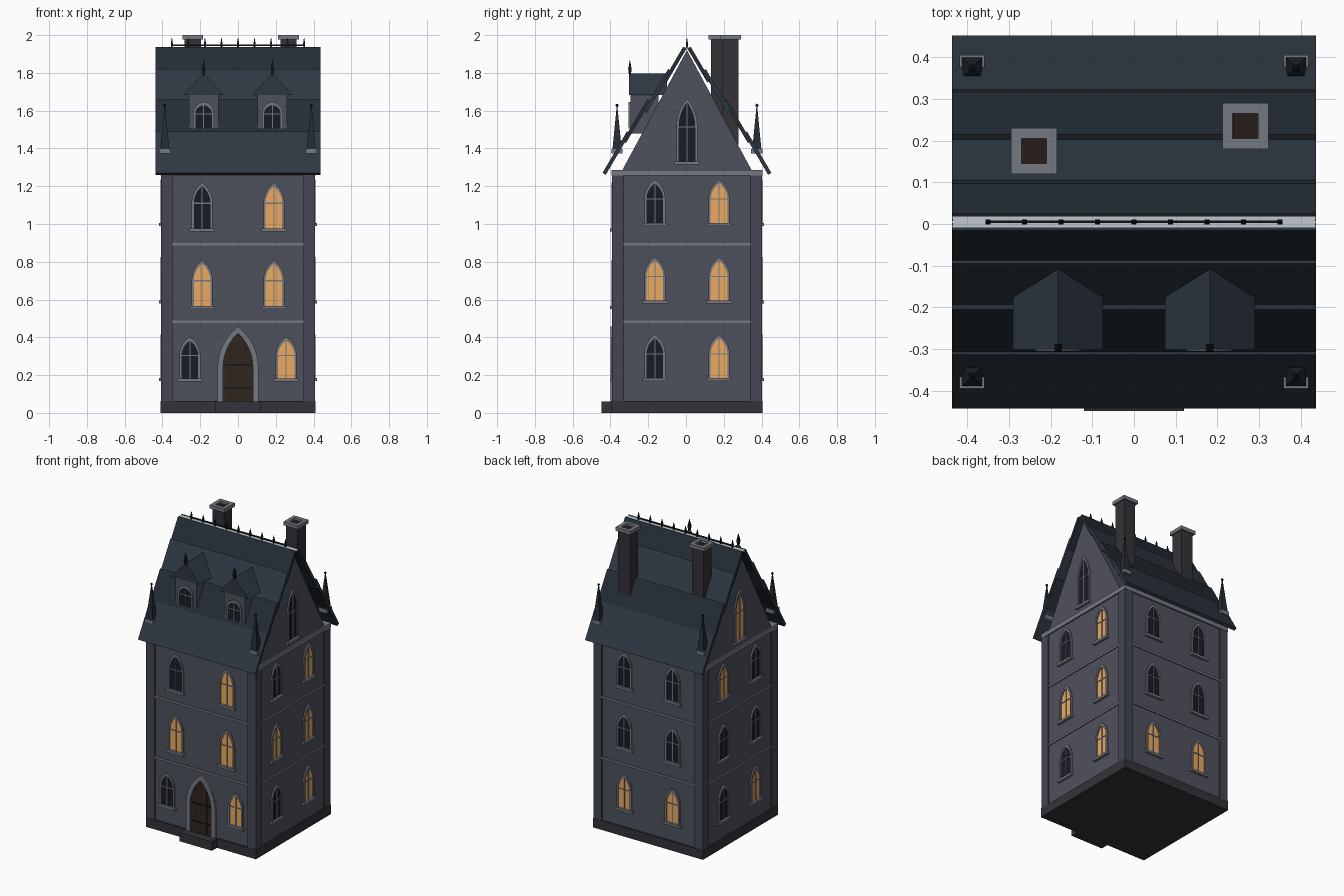
import bpy, bmesh
from math import radians, atan2, cos, sin
from mathutils import Matrix, Vector

if "Cube" in bpy.data.objects:
    bpy.data.objects.remove(bpy.data.objects["Cube"])

YC = 0.005             # the house sits slightly behind the origin (front step)
HX, HY = 0.408, 0.398  # half size at the corner piers
IN = 0.008             # wall recess behind the piers
COLORS = {'wall': (80, 82, 93), 'pier': (70, 72, 82), 'trim': (116, 120, 128), 'plinth': (54, 54, 60),
          'slate': (49, 58, 67), 'slate_dark': (40, 48, 55), 'iron': (26, 28, 32), 'glass': (30, 33, 42),
          'lit': (235, 168, 98), 'wood': (52, 42, 36), 'soot': (42, 35, 31), 'brick': (54, 54, 59),
          'ridge': (190, 198, 204)}
mats = {}
for key, rgb in COLORS.items():
    mats[key] = bpy.data.materials.new(key)
    mats[key].diffuse_color = [(c / 255) ** 2.2 for c in rgb] + [1]
parts = {}


def side(deg):
    """Frame of one wall: local x runs along it, local -y points outwards."""
    return Matrix.Translation((0, YC, 0)) @ Matrix.Rotation(radians(deg), 4, 'Z')


FRONT, RIGHT, BACK, LEFT = side(0), side(90), side(180), side(-90)


def part(name, mat):
    return parts.setdefault(name, (bmesh.new(), mat))[0]


def prism(name, mat, pts, y0, y1, M=FRONT):
    """Extrude an (x, z) outline from y0 to y1."""
    bm = part(name, mat)
    a = [bm.verts.new(M @ Vector((x, y0, z))) for x, z in pts]
    b = [bm.verts.new(M @ Vector((x, y1, z))) for x, z in pts]
    bm.faces.new(a)
    bm.faces.new(b[::-1])
    for i in range(len(pts)):
        j = (i + 1) % len(pts)
        bm.faces.new((a[i], b[i], b[j], a[j]))


def box(name, mat, x0, x1, y0, y1, z0, z1, M=FRONT):
    prism(name, mat, [(x0, z0), (x1, z0), (x1, z1), (x0, z1)], y0, y1, M)


def cone(name, mat, x, y, z0, z1, r0, r1, n=4):
    M = FRONT @ Matrix.Translation((x, y, (z0 + z1) / 2)) @ Matrix.Rotation(radians(45), 4, 'Z')
    bmesh.ops.create_cone(part(name, mat), cap_ends=True, segments=n, radius1=r0, radius2=r1,
                          depth=z1 - z0, matrix=M)


def arch(u, w, z0, zs, z1, n=6):
    """Pointed arch outline: half width w, base z0, spring zs, apex z1."""
    r = z1 - zs
    R = (w * w + r * r) / (2 * w)
    top = atan2(r, R - w) if R != w else radians(90)
    half = [(w - R + R * cos(top * i / n), zs + R * sin(top * i / n)) for i in range(n + 1)]
    half[-1] = (0, z1)
    return ([(u + w, z0)] + [(u + x, z) for x, z in half]
            + [(u - x, z) for x, z in half[-2::-1]] + [(u - w, z0)])


def window(tag, M, D, u, z0, h, lit, sill=True, w=0.056):
    """Arched window on the wall plane at local y = -D."""
    zs, f = z0 + h * 0.55, 0.012
    inner = arch(u, w - f, z0, zs, z0 + h - f * 1.6)
    prism(tag + '_window_frames', 'trim', arch(u, w, z0, zs, z0 + h) + inner[::-1], -D - 0.009, -D + 0.01, M)
    prism(tag + ('_lit_panes' if lit else '_dark_panes'), 'lit' if lit else 'glass', inner, -D - 0.002, -D + 0.01, M)
    bars = tag + '_window_bars'
    box(bars, 'trim', u - 0.003, u + 0.003, -D - 0.006, -D, z0, z0 + h - f * 1.7, M)
    box(bars, 'trim', u - w + f, u + w - f, -D - 0.0055, -D, zs - 0.003, zs + 0.003, M)
    if sill:
        box(tag + '_window_sills', 'trim', u - 0.066, u + 0.066, -D - 0.018, -D + 0.01, z0 - 0.016, z0, M)


# Body, plinth, entrance step, corner piers
box('wall_body', 'wall', -HX + IN, HX - IN, -HY + IN, HY - IN, 0.05, 1.275)
box('plinth', 'plinth', -HX - 0.002, HX + 0.002, -HY - 0.002, HY + 0.002, 0, 0.062)
box('entrance_step', 'plinth', -0.12, 0.12, -0.453, -HY + 0.01, 0, 0.06)
for sx in (-1, 1):
    for sy in (-1, 1):
        x, y = sorted((sx * HX, sx * (HX - 0.062))), sorted((sy * HY, sy * (HY - 0.065)))
        box('corner_piers', 'pier', *x, *y, 0.062, 1.257)

# Storey bands and the cornice
for M, D, L in ((FRONT, HY, HX), (BACK, HY, HX), (RIGHT, HX, HY), (LEFT, HX, HY)):
    for z in (0.475, 0.885):
        box('storey_bands', 'trim', -L + 0.062, L - 0.062, -D + 0.001, -D + 0.02, z, z + 0.014, M)
box('cornice', 'trim', -HX - 0.002, HX + 0.002, -HY - 0.002, HY + 0.002, 1.257, 1.287)

# Gable walls with tall windows
prism('gable_wall', 'wall', [(-0.345, 1.28), (0.345, 1.28), (0, 1.92)], -HX + IN, HX - IN, RIGHT)
window('right_gable', RIGHT, HX - IN, 0, 1.33, 0.335, False)
window('left_gable', LEFT, HX - IN, 0, 1.33, 0.335, True)

# Windows, rows from the ground up: (sill height, height, offset, lit left, lit right)
ROWS = {
    'front': (FRONT, HY, [(0.182, 0.22, 0.255, 0, 1), (0.565, 0.245, 0.19, 1, 1), (0.975, 0.245, 0.19, 0, 1)]),
    'right': (RIGHT, HX, [(0.185, 0.23, 0.17, 0, 1), (0.595, 0.23, 0.17, 1, 1), (1.005, 0.23, 0.17, 0, 1)]),
    'back': (BACK, HY, [(0.185, 0.23, 0.18, 1, 1), (0.595, 0.23, 0.18, 0, 0), (1.005, 0.23, 0.18, 0, 0)]),
    'left': (LEFT, HX, [(0.185, 0.23, 0.17, 0, 1), (0.595, 0.23, 0.17, 0, 0), (1.005, 0.23, 0.17, 1, 0)]),
}
for tag, (M, D, rows) in ROWS.items():
    for z, h, u, l, r in rows:
        window(tag, M, D - IN, -u, z, h, l)
        window(tag, M, D - IN, u, z, h, r)

# Front door with stone surround
leaf = arch(0, 0.079, 0.06, 0.24, 0.422)
prism('door_surround', 'trim', arch(0, 0.108, 0.06, 0.24, 0.457) + leaf[::-1], -HY - 0.006, -HY + 0.02)
prism('door_leaf', 'wood', leaf, -HY + 0.003, -HY + 0.02)
for u in (-0.04, 0, 0.04):
    box('door_seams', 'soot', u - 0.002, u + 0.002, -HY, -HY + 0.01, 0.06, 0.415 - abs(u) * 1.4)
for z in (0.13, 0.25):
    box('door_straps', 'iron', -0.075, 0.075, -HY - 0.001, -HY + 0.01, z, z + 0.008)

# Roof: four overlapping slate courses per slope, each steeper than the roof
T = 0.02
for s in (-1, 1):
    for i, (d0, z0, d1) in enumerate([(0.02, 1.938, 0.125), (0.10, 1.82, 0.23), (0.21, 1.66, 0.34), (0.318, 1.49, 0.447)]):
        z1 = z0 - 1.7 * (d1 - d0)
        nx, nz = 0.862 * T, 0.507 * T
        prism(('front' if s < 0 else 'back') + '_roof_course_%d' % (i + 1), 'slate' if i % 2 else 'slate_dark',
              [(s * d0, z0), (s * d1, z1), (s * (d1 - nx), z1 - nz), (s * (d0 - nx), z0 - nz)],
              -0.436, 0.436, RIGHT)
box('ridge_cap', 'ridge', -0.435, 0.435, -0.018, 0.018, 1.924, 1.934)

# Iron ridge crest with spikes
box('ridge_crest', 'iron', -0.35, 0.35, -0.003, 0.003, 1.942, 1.95)
for i in range(9):
    x = -0.35 + i * 0.0875
    cone('ridge_crest', 'iron', x, 0, 1.93, 1.955, 0.005, 0.008)
    cone('ridge_crest', 'iron', x, 0, 1.955, 1.988, 0.008, 0.0005)

# Chimneys on the back slope
for tag, x, y in (('left', -0.24, 0.17), ('right', 0.267, 0.23)):
    box(tag + '_chimney', 'brick', x - 0.043, x + 0.043, y - 0.043, y + 0.043, 1.42, 1.98)
    for a, b, c, d in ((-1, 1, -1, -0.55), (-1, 1, 0.55, 1), (-1, -0.55, -0.55, 0.55), (0.55, 1, -0.55, 0.55)):
        k = 0.055
        box(tag + '_chimney_cap', 'trim', x + a * k, x + b * k, y + c * k, y + d * k, 1.976, 2.0)
    box(tag + '_chimney_flue', 'soot', x - 0.03, x + 0.03, y - 0.03, y + 0.03, 1.97, 1.985)

# Dormers on the front slope
for tag, x in (('left', -0.182), ('right', 0.182)):
    box(tag + '_dormer_body', 'wall', x - 0.078, x + 0.078, -0.3, -0.15, 1.48, 1.69)
    prism(tag + '_dormer_roof', 'slate', [(x - 0.108, 1.682), (x + 0.108, 1.682), (x, 1.798)], -0.306, -0.105)
    window(tag + '_dormer', FRONT, 0.3, x, 1.505, 0.142, False, False)
    cone(tag + '_dormer_finial', 'iron', x, -0.302, 1.78, 1.82, 0.005, 0.013)
    cone(tag + '_dormer_finial', 'iron', x, -0.302, 1.82, 1.87, 0.013, 0.0005)

# Corner pinnacles: stone base, slate spire, iron ball
for sx in (-1, 1):
    for sy in (-1, 1):
        x, y = sx * 0.388, sy * 0.37
        box('pinnacle_bases', 'trim', x - 0.03, x + 0.03, y - 0.03, y + 0.03, 1.372, 1.398)
        cone('pinnacle_spires', 'slate_dark', x, y, 1.398, 1.62, 0.034, 0.003)
        bmesh.ops.create_icosphere(part('pinnacle_balls', 'iron'), subdivisions=1, radius=0.009,
                                   matrix=FRONT @ Matrix.Translation((x, y, 1.628)))

# Turn every collected part into an object
for name, (bm, mat) in parts.items():
    bmesh.ops.recalc_face_normals(bm, faces=bm.faces)
    me = bpy.data.meshes.new(name)
    bm.to_mesh(me)
    bm.free()
    me.materials.append(mats[mat])
    bpy.context.collection.objects.link(bpy.data.objects.new(name, me))

for m in bpy.data.materials:
    if m.users and not m.is_grease_pencil:
        m.use_nodes = True
        m.node_tree.nodes["Principled BSDF"].inputs["Base Color"].default_value = m.diffuse_color
